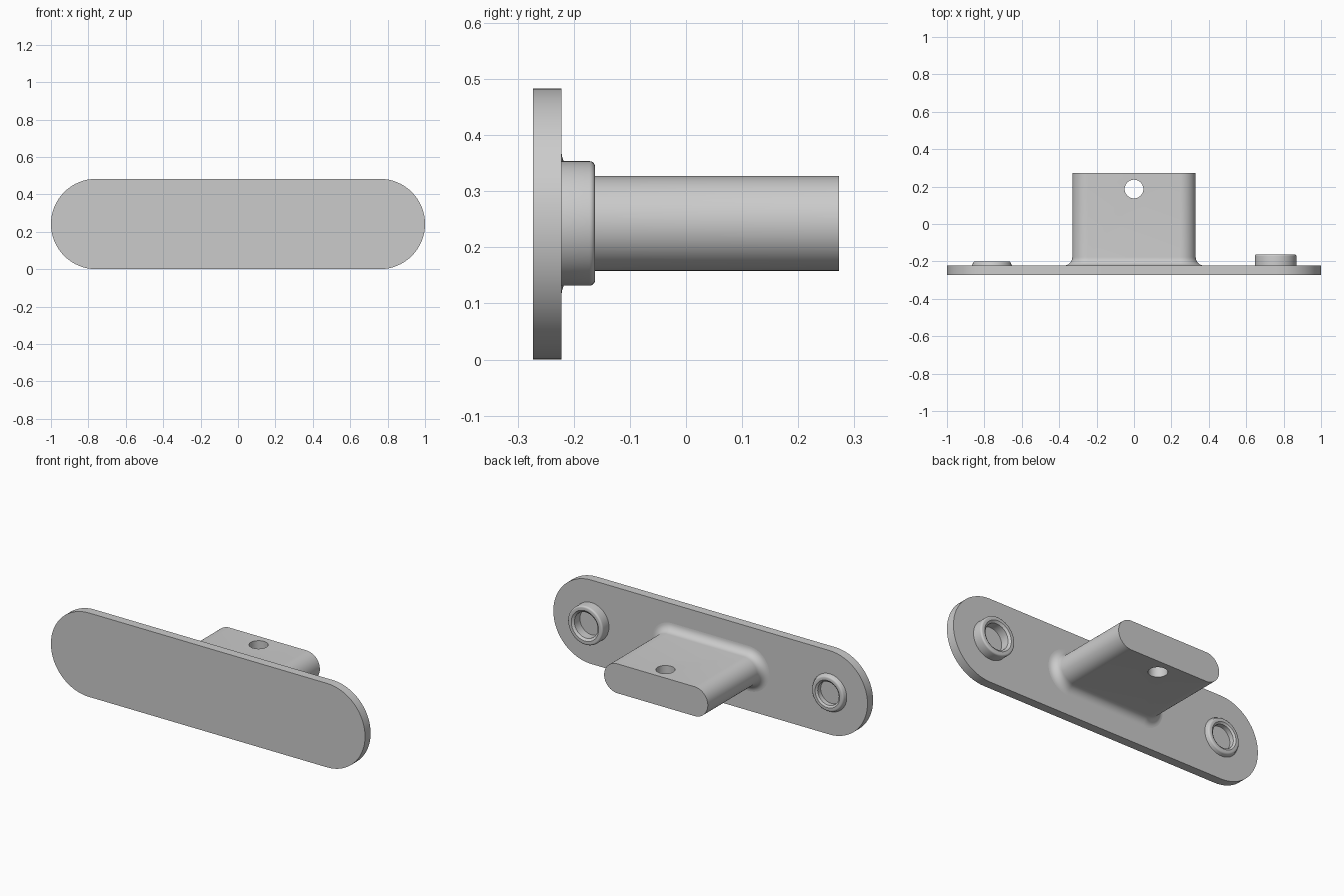
import bpy
import bmesh
from math import sin, cos, pi, radians

if "Cube" in bpy.data.objects:
    bpy.data.objects.remove(bpy.data.objects["Cube"])

MID_Z = 0.2415      # height of the common centre line
BACK_Y = -0.222     # rear surface of the plate
SEGMENTS = 32       # steps per half circle

grey = bpy.data.materials.new("plain_grey")
grey.use_nodes = True
grey.diffuse_color = (0.6, 0.6, 0.6, 1)
grey.node_tree.nodes["Principled BSDF"].inputs["Base Color"].default_value = (0.6, 0.6, 0.6, 1)


def stadium(half_len, r):
    """Round-ended outline; a circle when half_len is zero."""
    points = []
    for side in (1, -1):
        for i in range(SEGMENTS + 1):
            a = -pi / 2 + pi * i / SEGMENTS
            points.append((side * (half_len + r * cos(a)), side * r * sin(a)))
    return points


def loft(name, profile, half_len=0, x=0, z=MID_Z, closed=False):
    """Sweep round-ended outlines through (radius, y) profile points."""
    bm = bmesh.new()
    rings = [[bm.verts.new((x + px, y, z + pz)) for px, pz in stadium(half_len, r)]
             for r, y in profile]
    pairs = list(zip(rings, rings[1:]))
    if closed:
        pairs.append((rings[-1], rings[0]))
    else:
        bm.faces.new(rings[0])
        bm.faces.new(rings[-1])
    for a, b in pairs:
        for i in range(len(a)):
            j = (i + 1) % len(a)
            bm.faces.new((a[i], a[j], b[j], b[i]))
    bmesh.ops.remove_doubles(bm, verts=bm.verts, dist=1e-5)
    bmesh.ops.recalc_face_normals(bm, faces=bm.faces)
    mesh = bpy.data.meshes.new(name)
    bm.to_mesh(mesh)
    bm.free()
    mesh.materials.append(grey)
    obj = bpy.data.objects.new(name, mesh)
    bpy.context.collection.objects.link(obj)
    return obj


def activate(obj):
    bpy.ops.object.select_all(action="DESELECT")
    obj.select_set(True)
    bpy.context.view_layer.objects.active = obj


def cut(obj, cutter):
    cutter.hide_render = True
    mod = obj.modifiers.new("cut", "BOOLEAN")
    mod.operation = "DIFFERENCE"
    mod.solver = "EXACT"
    mod.object = cutter
    activate(obj)
    bpy.ops.object.modifier_apply(modifier=mod.name)
    bpy.data.objects.remove(cutter)


def rounded(r, y, size, start, steps=5):
    """Quarter-round profile points about (r, y), from the start angle."""
    return [(r + size * cos(start + pi / 2 * i / steps),
             y + size * sin(start + pi / 2 * i / steps)) for i in range(steps + 1)]


# Round-ended plate with a shallow pocket inside the low ring
plate = loft("plate", [(MID_Z, -0.273), (MID_Z, BACK_Y)], half_len=1 - MID_Z)
cut(plate, loft("pocket_cutter", [(0.07, -0.235), (0.07, -0.15)], x=-0.76))

# Tongue with a filleted root and a pin hole through it
TONGUE_R, FILLET = 0.0845, 0.045
root = [(TONGUE_R + FILLET * (1 - sin(pi / 2 * i / 8)),
         BACK_Y + FILLET * (1 - cos(pi / 2 * i / 8))) for i in range(9)]
tongue = loft("tongue", [(TONGUE_R + FILLET, BACK_Y - 0.004)] + root + [(TONGUE_R, 0.273)],
              half_len=0.33 - TONGUE_R, z=0.2425)
bpy.ops.mesh.primitive_cylinder_add(vertices=48, radius=0.05, depth=1,
                                    location=(0, 0.187, MID_Z))
cut(tongue, bpy.context.object)

# Tall ring on the left, low ring on the right
tall_ring = loft("tall_ring",
                 [(0.111, -0.226)] + rounded(0.101, -0.172, 0.01, 0)
                 + [(0.087, -0.162), (0.074, -0.172), (0.074, -0.226)],
                 x=0.757, z=0.2425, closed=True)
low_ring = loft("low_ring",
                [(0.108, -0.24), (0.108, BACK_Y)] + rounded(0.09, -0.212, 0.012, 0)
                + [(0.078, -0.2), (0.067, -0.208), (0.067, -0.24)],
                x=-0.76, closed=True)

for part in (plate, tongue, tall_ring, low_ring):
    activate(part)
    bpy.ops.object.shade_smooth_by_angle(angle=radians(35))
